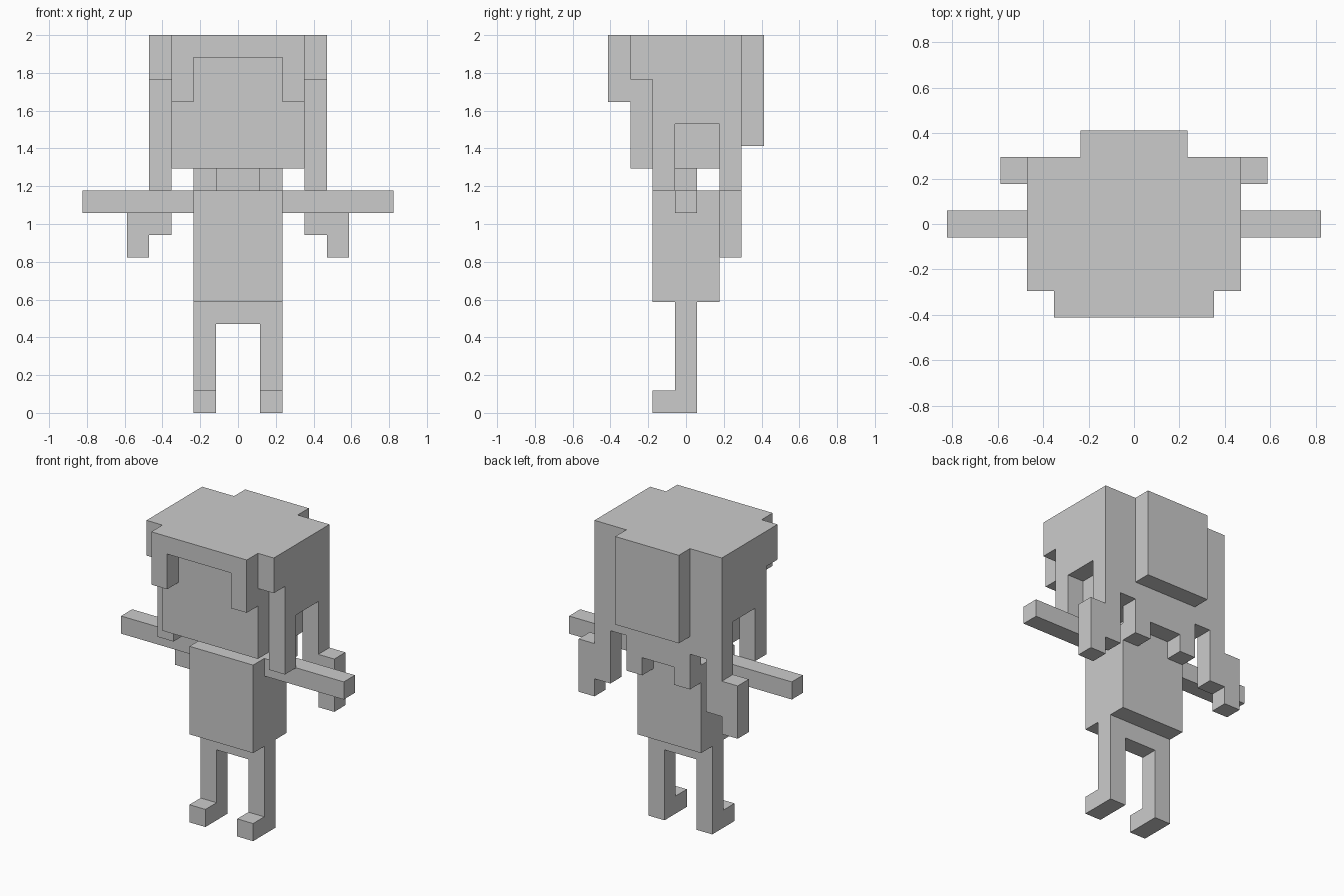
import bpy, bmesh, math
from mathutils import Vector

if "Cube" in bpy.data.objects:
    bpy.data.objects.remove(bpy.data.objects["Cube"])

U = 2 / 17  # block size: the figure is 17 blocks tall

# Each part is a list of blocks (x0, x1, y0, y1, z0, z1) in grid steps,
# given for the +x half and mirrored; y steps are offset by half a block.
PARTS = {
    "legs": [(1, 2, 0, 1, 0, 5), (0, 1, 0, 1, 4, 5)],
    "feet": [(1, 2, -1, 0, 0, 1)],
    "torso": [(0, 2, -1, 2, 5, 10)],
    "arms": [(2, 7, 0, 1, 9, 10)],
    "neck": [(0, 1, 0, 1, 10, 11)],
    "head": [(0, 3, -2, 2, 11, 17)],
    "fringe": [(0, 3, -3, -2, 16, 17), (2, 3, -3, -2, 14, 16)],
    "side_hair": [
        (3, 4, -2, -1, 15, 17),   # temple
        (3, 4, -1, 2, 13, 17),    # side
        (3, 4, -1, 0, 10, 13),    # front lock
    ],
    "back_hair": [
        (0, 4, 2, 3, 11, 17),     # main layer
        (0, 1, 2, 3, 10, 11),     # nape
        (1, 2, 2, 3, 9, 11),      # short locks
        (3, 4, 2, 3, 8, 11),      # long locks
        (4, 5, 2, 3, 7, 10),      # flicked tips
        (0, 2, 3, 4, 12, 17),     # raised middle
    ],
}

grey = bpy.data.materials.new("plain grey")
grey.diffuse_color = (0.6, 0.6, 0.6, 1)
grey.use_nodes = True
grey.node_tree.nodes["Principled BSDF"].inputs["Base Color"].default_value = grey.diffuse_color


def cells_of(boxes):
    cells = set()
    for x0, x1, y0, y1, z0, z1 in boxes:
        for x in range(x0, x1):
            for y in range(y0, y1):
                for z in range(z0, z1):
                    cells |= {(x, y, z), (-x - 1, y, z)}
    return cells


def build(name, cells, solid):
    """Skin the outer faces of the part and merge flat areas."""
    bm = bmesh.new()
    for c in cells:
        for axis in range(3):
            for side in (0, 1):
                n = list(c)
                n[axis] += 2 * side - 1
                if tuple(n) in solid:
                    continue
                a, b = (axis + 1) % 3, (axis + 2) % 3
                ring = []
                for da, db in ((0, 0), (1, 0), (1, 1), (0, 1)):
                    p = Vector(c)
                    p[axis] += side
                    p[a] += da
                    p[b] += db
                    p.y -= 0.5
                    ring.append(bm.verts.new(p * U))
                bm.faces.new(ring if side else ring[::-1])
    bmesh.ops.remove_doubles(bm, verts=bm.verts, dist=1e-4)
    bmesh.ops.dissolve_limit(bm, angle_limit=math.radians(1),
                             verts=bm.verts, edges=bm.edges)
    mesh = bpy.data.meshes.new(name)
    bm.to_mesh(mesh)
    bm.free()
    mesh.materials.append(grey)
    bpy.context.collection.objects.link(bpy.data.objects.new(name, mesh))


parts = {name: cells_of(boxes) for name, boxes in PARTS.items()}
solid = set().union(*parts.values())
for name, cells in parts.items():
    build(name, cells, solid)
